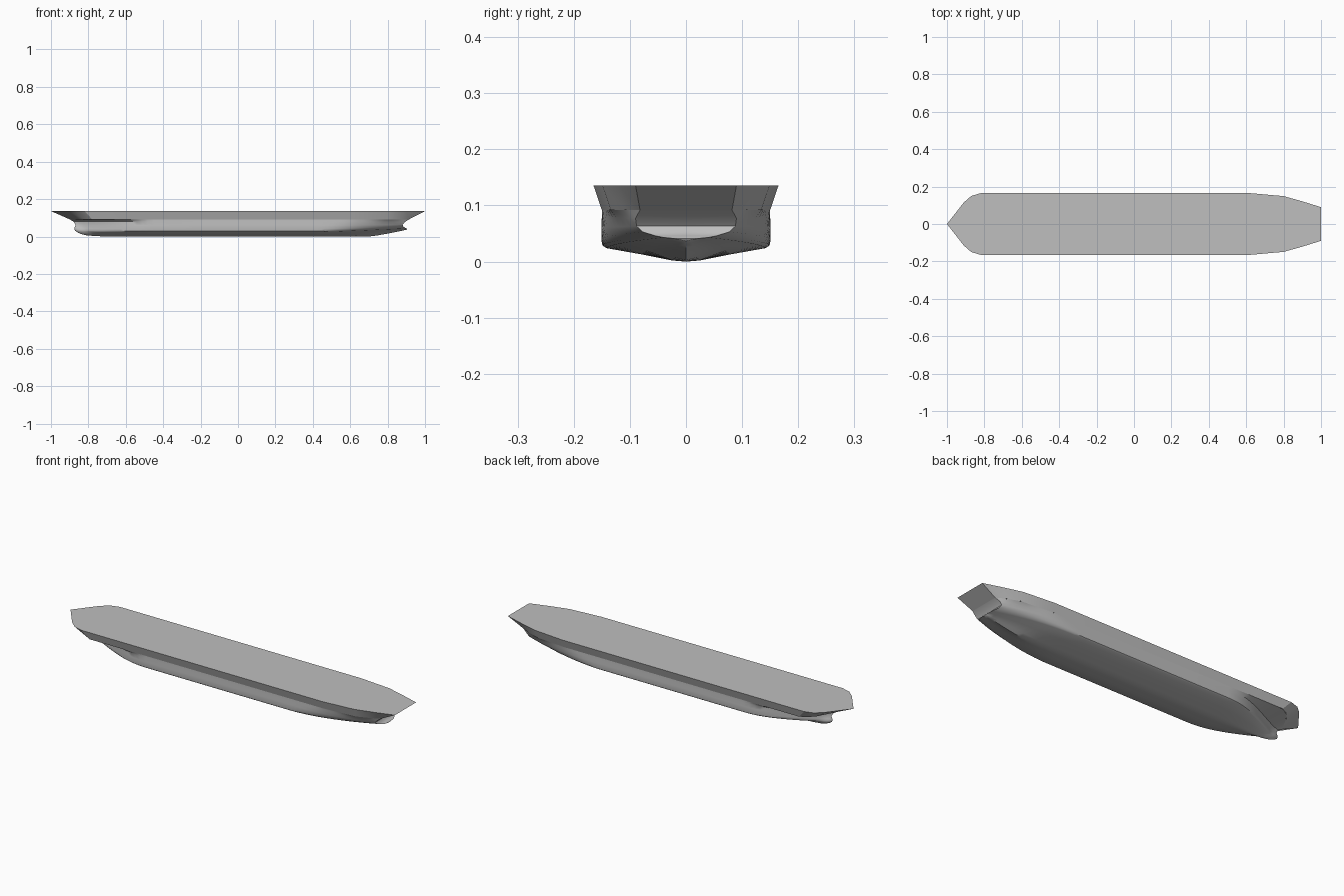
import bpy, bmesh, math

cube = bpy.data.objects.get("Cube")
if cube:
    bpy.data.objects.remove(cube, do_unlink=True)

grey = bpy.data.materials.new("hull_grey")
grey.use_nodes = True
grey.diffuse_color = (0.52, 0.52, 0.52, 1)
grey.node_tree.nodes["Principled BSDF"].inputs["Base Color"].default_value = grey.diffuse_color


def finish(bm, name, angle):
    bmesh.ops.remove_doubles(bm, verts=bm.verts, dist=0.0002)
    bmesh.ops.recalc_face_normals(bm, faces=bm.faces)
    mesh = bpy.data.meshes.new(name)
    bm.to_mesh(mesh)
    bm.free()
    mesh.materials.append(grey)
    ob = bpy.data.objects.new(name, mesh)
    bpy.context.collection.objects.link(ob)
    bpy.ops.object.select_all(action='DESELECT')
    ob.select_set(True)
    bpy.context.view_layer.objects.active = ob
    bpy.ops.object.shade_smooth_by_angle(angle=math.radians(angle))
    return ob


def interp(points, x):
    for (x0, y0), (x1, y1) in zip(points, points[1:]):
        if x <= x1:
            return y0 + (y1 - y0) * max(0, x - x0) / (x1 - x0)
    return points[-1][1]


# Half outlines of the deck edge and the knuckle below it, bow to stern
DECK = [(-1, 0), (-.91, .115), (-.87, .15), (-.82, .165), (.62, .165),
        (.8, .149), (.9, .121), (1, .09)]
KNUCKLE = [(-.9, 0), (-.85, .095), (-.82, .128), (-.78, .15), (.62, .15),
           (.8, .134), (.87, .108), (.915, .082)]
DECK_Z, KNUCKLE_Z = .136, .092

# Deck, flared band and sloping transom
bm = bmesh.new()


def loop(outline, z):
    pts = outline + [(x, -y) for x, y in reversed(outline[1:])]
    return [bm.verts.new((x, y, z)) for x, y in pts]


top, low = loop(DECK, DECK_Z), loop(KNUCKLE, KNUCKLE_Z)
bm.faces.new(top)
for i in range(len(top)):
    j = (i + 1) % len(top)
    bm.faces.new((low[i], low[j], top[j], top[i]))
finish(bm, "deck_and_flare", 20)

# Lower hull levels: mid z, mid half width, bow x, bow z, bulb half width,
# stern x, stern z, stern half width, start of stern run
LEVELS = [
    (.08, .15, -.88, .08, 0, .892, .077, .09, .55),
    (.06, .151, -.868, .062, .006, .88, .063, .088, .5),
    (.04, .151, -.874, .048, .017, .884, .053, .077, .45),
    (.029, .149, -.874, .038, .02, .895, .046, .055, .42),
    (.024, .142, -.87, .03, .02, .902, .043, .04, .42),
    (.013, .08, -.855, .02, .014, .904, .041, .02, .45),
    (.002, .025, -.83, .011, .007, .902, .038, .006, .62),
    (.0, 0, -.81, .006, 0, .9, .036, 0, .7),
]
BOW_END, STERN_START, N = -.45, .42, 20


def level_points(lv):
    z, w, bx, bz, bulb, sx, sz, sw, run = lv
    pts = []
    # Fine bow with hollow waterlines and a small bulb
    for i in range(N):
        u = (i / N) ** 1.5
        fair = w * math.sin(u * math.pi / 2) ** 1.25
        nose = bulb * math.sqrt(min(1, u * 8))
        rise = max(0, 1 - u * 3) ** 1.5
        pts.append((bx + (BOW_END - bx) * u, max(fair, nose), z + (bz - z) * rise))
    # Straight middle body, then the tapering and rising stern
    for i in range(N + 1):
        x = BOW_END + (STERN_START - BOW_END) * i / 4 if i < 4 else \
            STERN_START + (sx - STERN_START) * (i - 4) / (N - 4)
        u = max(0, (x - run) / (sx - run))
        pts.append((x, w + (sw - w) * u ** 2, z + (sz - z) * u ** 1.2))
    return pts


# Top level follows the knuckle exactly
top_level = []
for x, _, _ in level_points((0, 0, -.9, 0, 0, .915, 0, 0, .5)):
    top_level.append((x, interp(KNUCKLE, x), KNUCKLE_Z))

bm = bmesh.new()
rows = [top_level] + [level_points(lv) for lv in LEVELS]
for side in (1, -1):
    grid = [[bm.verts.new((x, side * y, z)) for x, y, z in r] for r in rows]
    # Hollow counter below the transom closes the stern
    for row, pts in zip(grid, rows):
        row.append(bm.verts.new((pts[-1][0], 0, pts[-1][2])))
    for a, b in zip(grid, grid[1:]):
        for i in range(len(a) - 1):
            bm.faces.new((a[i], a[i + 1], b[i + 1], b[i]))
bmesh.ops.dissolve_degenerate(bm, dist=0.00005, edges=bm.edges)
finish(bm, "lower_hull", 40)
